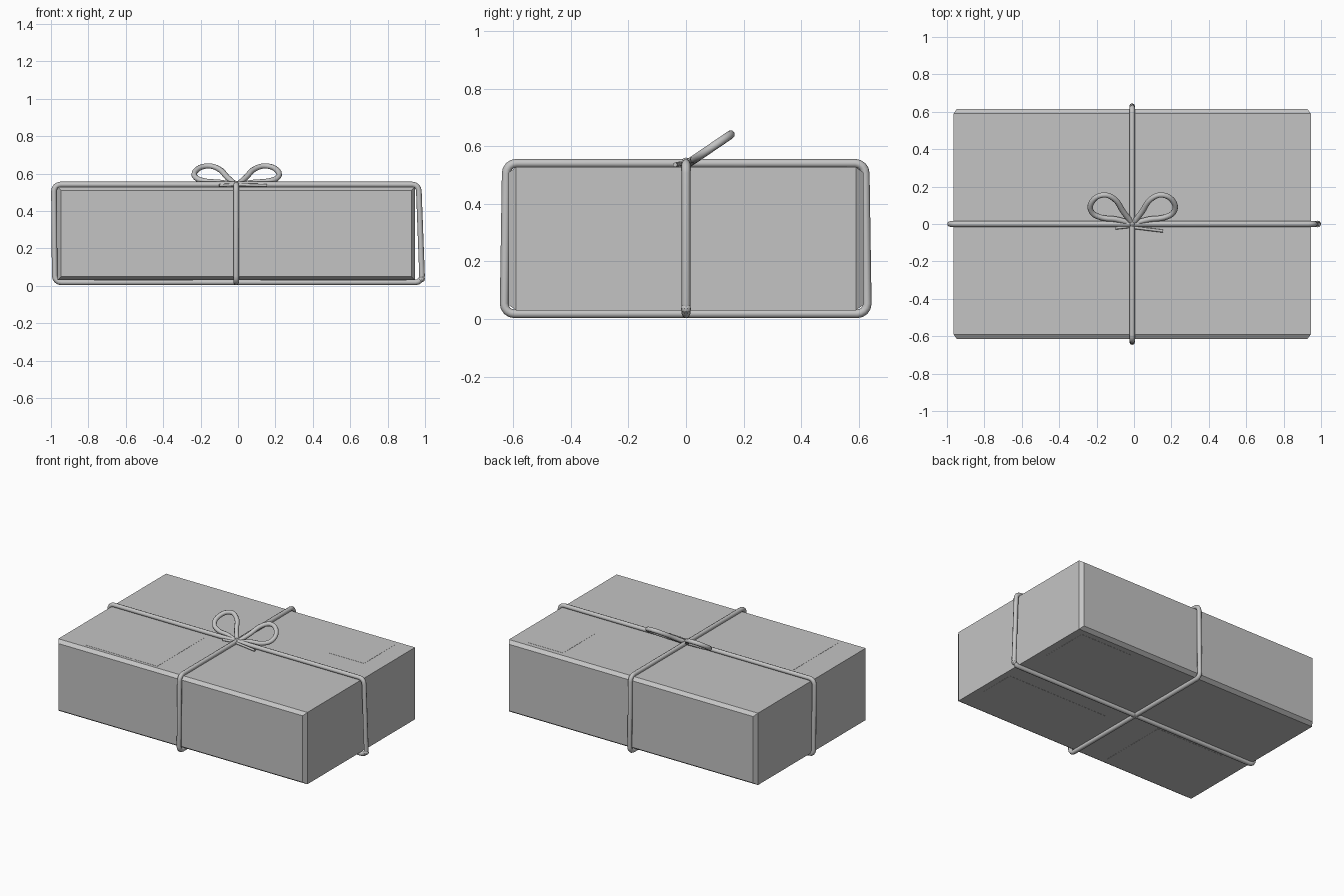
import bpy, bmesh, math
from mathutils import Vector

cube = bpy.data.objects.get("Cube")
if cube:
    bpy.data.objects.remove(cube, do_unlink=True)

# One plain grey for everything
GREY = (0.55, 0.55, 0.55, 1)
grey = bpy.data.materials.new("plain_grey")
grey.use_nodes = True
grey.diffuse_color = GREY
grey.node_tree.nodes["Principled BSDF"].inputs["Base Color"].default_value = GREY

X0, X1, Y, Z0, Z1 = -0.965, 0.945, 0.59, 0.03, 0.528
R = 0.015


def add_object(name, data):
    obj = bpy.data.objects.new(name, data)
    bpy.context.collection.objects.link(obj)
    data.materials.append(grey)
    return obj


def box(name, lo, hi, puff=0):
    """Box; puff pushes the front and back faces out as chamfered panels."""
    bm = bmesh.new()
    bmesh.ops.create_cube(bm, size=1)
    lo, hi = Vector(lo), Vector(hi)
    for v in bm.verts:
        v.co = Vector(lo[i] + (hi[i] - lo[i]) * (v.co[i] + 0.5) for i in range(3))
    if puff:
        bm.normal_update()
        ends = [f for f in bm.faces if abs(f.normal.y) > 0.9]
        bmesh.ops.inset_individual(bm, faces=ends, thickness=puff, depth=puff)
    mesh = bpy.data.meshes.new(name)
    bm.to_mesh(mesh)
    bm.free()
    return add_object(name, mesh)


def string(name, points, radius, closed=False, smooth=False):
    """Eight-sided cord along a path, turned into a mesh."""
    curve = bpy.data.curves.new(name, "CURVE")
    curve.dimensions = "3D"
    curve.bevel_depth = radius
    curve.bevel_resolution = 2
    curve.use_fill_caps = True
    curve.resolution_u = 4
    sp = curve.splines.new("BEZIER" if smooth else "POLY")
    pts = sp.bezier_points if smooth else sp.points
    pts.add(len(points) - 1)
    for p, co in zip(pts, points):
        if smooth:
            p.co = co
            p.handle_left_type = p.handle_right_type = "AUTO"
        else:
            p.co = (*co, 1)
    sp.use_cyclic_u = closed
    obj = add_object(name, curve)
    bpy.ops.object.select_all(action="DESELECT")
    obj.select_set(True)
    bpy.context.view_layer.objects.active = obj
    bpy.ops.object.convert(target="MESH")
    return bpy.context.object


def rounded_loop(corners, r=0.035, steps=4):
    """Rounded path through four (u, z) corners, counterclockwise from bottom left."""
    out = []
    for i, (u, z) in enumerate(corners):
        cu = u + (r if i in (0, 3) else -r)
        cz = z + (r if i < 2 else -r)
        for k in range(steps + 1):
            a = math.pi + (i + k / steps) * math.pi / 2
            out.append((cu + r * math.cos(a), cz + r * math.sin(a)))
    return out


# Wrapped parcel with slightly puffed long sides
box("parcel", (X0, -Y, Z0), (X1, Y, Z1), puff=0.026)

# Paper labels and folds on the top and bottom
flaps = {
    "top_label": (-0.78, -0.22, -0.57, -0.04, Z1),
    "top_stamp": (0.55, 0.82, 0.21, 0.56, Z1),
    "bottom_label": (-0.77, -0.24, -0.56, -0.05, Z0),
    "bottom_stamp": (0.48, 0.89, 0.2, 0.55, Z0),
    "bottom_fold": (0.12, 0.9, -0.4, -0.14, Z0),
}
for name, (xa, xb, ya, yb, z) in flaps.items():
    box(name, (xa, ya, z - 0.001), (xb, yb, z + 0.001))

# String around the length and the width
LOW, HIGH = 0.018, 0.541
long_path = rounded_loop([(-0.98, LOW), (0.984, LOW), (0.967, HIGH), (-0.984, HIGH)])
string("long_string", [(x, 0, z) for x, z in long_path], R, closed=True)
cross_path = rounded_loop([(-0.632, LOW), (0.63, LOW), (0.623, HIGH), (-0.625, HIGH)])
string("cross_string", [(-0.01, y, z) for y, z in cross_path], R, closed=True)

# Small knots where the strings meet
for name, co in (("bow_knot", (-0.01, 0, 0.543)), ("end_knot", (0.982, 0, 0.036))):
    mesh = bpy.data.meshes.new(name)
    bm = bmesh.new()
    bmesh.ops.create_icosphere(bm, subdivisions=2, radius=0.018)
    bmesh.ops.translate(bm, verts=bm.verts, vec=co)
    bm.to_mesh(mesh)
    bm.free()
    add_object(name, mesh)

# Bow loops leaning up and back
loop = [(0, 0), (0.09, 0.025), (0.17, 0.035), (0.22, 0.065), (0.22, 0.115),
        (0.16, 0.155), (0.1, 0.135), (0.05, 0.065), (0, 0)]
for side, name in ((-1, "bow_loop_right"), (1, "bow_loop_left")):
    path = [(-0.007 + side * x, y, 0.535 + 0.68 * y) for x, y in loop]
    string(name, path, R, smooth=True)

# Loose string ends lying on the top
string("tail_right", [(-0.01, -0.012, 0.54), (-0.1, -0.022, 0.536)], 0.008)
string("tail_left", [(-0.01, -0.018, 0.54), (0.155, -0.038, 0.536)], 0.008)
